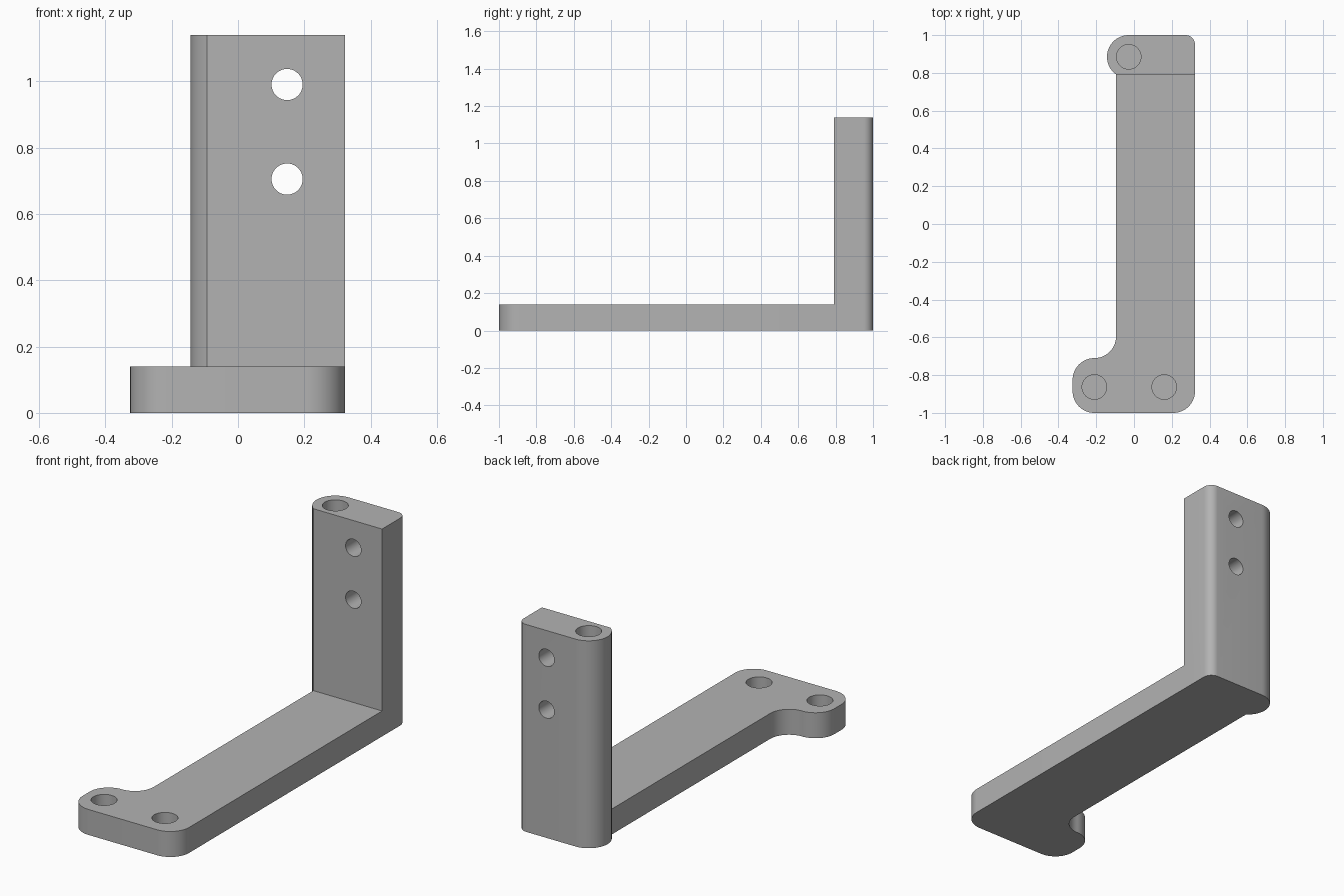
import bpy, bmesh, math
from mathutils import Vector

cube = bpy.data.objects.get("Cube")
if cube:
    bpy.data.objects.remove(cube, do_unlink=True)

# One plain grey for the whole bracket
GREY = (0.45, 0.45, 0.45, 1)
grey = bpy.data.materials.new("plain_grey")
grey.use_nodes = True
grey.diffuse_color = GREY
grey.node_tree.nodes["Principled BSDF"].inputs["Base Color"].default_value = GREY


def arc(cx, cy, r, start, end, steps=20):
    """Points on an arc, angles in degrees."""
    angles = [math.radians(start + (end - start) * i / steps) for i in range(steps + 1)]
    return [(cx + r * math.cos(a), cy + r * math.sin(a)) for a in angles]


def prism(name, outline, z0, z1):
    """Extrude a plan outline between two heights."""
    bm = bmesh.new()
    face = bm.faces.new([bm.verts.new((x, y, z0)) for x, y in outline])
    top = bmesh.ops.extrude_face_region(bm, geom=[face])["geom"]
    bmesh.ops.translate(bm, vec=(0, 0, z1 - z0),
                        verts=[v for v in top if isinstance(v, bmesh.types.BMVert)])
    bmesh.ops.recalc_face_normals(bm, faces=bm.faces)
    mesh = bpy.data.meshes.new(name)
    bm.to_mesh(mesh)
    bm.free()
    mesh.materials.append(grey)
    obj = bpy.data.objects.new(name, mesh)
    bpy.context.collection.objects.link(obj)
    return obj


def drill(name, start, end, radius):
    """Cylindrical cutter between two points."""
    start, end = Vector(start), Vector(end)
    axis = end - start
    bpy.ops.mesh.primitive_cylinder_add(vertices=48, radius=radius, depth=axis.length,
                                        location=(start + end) / 2,
                                        rotation=axis.to_track_quat("Z", "Y").to_euler())
    cutter = bpy.context.object
    cutter.name = name
    cutter.data.materials.append(grey)
    return cutter


def combine(target, other, operation):
    """Apply a boolean, then drop the helper."""
    bpy.context.view_layer.objects.active = target
    mod = target.modifiers.new(operation.lower(), "BOOLEAN")
    mod.operation, mod.object, mod.solver = operation, other, "EXACT"
    bpy.ops.object.modifier_apply(modifier=mod.name)
    bpy.data.objects.remove(other, do_unlink=True)


RIGHT, LEFT, R = 0.323, -0.095, 0.115
THICK, HEIGHT, POST_Y = 0.14, 1.14, 0.79

# Base arm with a rounded foot lobe and concave fillet
base_outline = ([(RIGHT, 0.85), (LEFT, 0.85)]
                + arc(-0.21, -0.595, R, 0, -90)
                + arc(-0.21, -0.825, R, 90, 180)
                + arc(-0.21, -0.885, R, 180, 270)
                + arc(RIGHT - R, -0.885, R, -90, 0))
bracket = prism("bracket", base_outline, 0, THICK)

# Upright post with a round left edge
cut_angle = 180 + math.degrees(math.atan2(0.885 - POST_Y, 0.065))
post_outline = ([(RIGHT, POST_Y)]
                + arc(RIGHT - 0.05, 0.95, 0.05, 0, 90, 10)
                + arc(-0.028, 0.885, R, 90, cut_angle, 32))
combine(bracket, prism("post", post_outline, 0, HEIGHT), "UNION")

# Blind holes in the foot and the post top
for x, y, top in ((-0.21, -0.863, THICK), (0.16, -0.863, THICK), (-0.028, 0.885, HEIGHT)):
    combine(bracket, drill("blind_hole", (x, y, top - 0.11), (x, y, top + 0.05), 0.065),
            "DIFFERENCE")

# Through holes in the post
for z in (0.99, 0.705):
    combine(bracket, drill("through_hole", (0.148, 0.7, z), (0.148, 1.1, z), 0.047),
            "DIFFERENCE")

# Smooth the rounds, keep the edges sharp
bpy.ops.object.select_all(action="DESELECT")
bracket.select_set(True)
bpy.context.view_layer.objects.active = bracket
bpy.ops.object.shade_smooth_by_angle(angle=math.radians(30))
